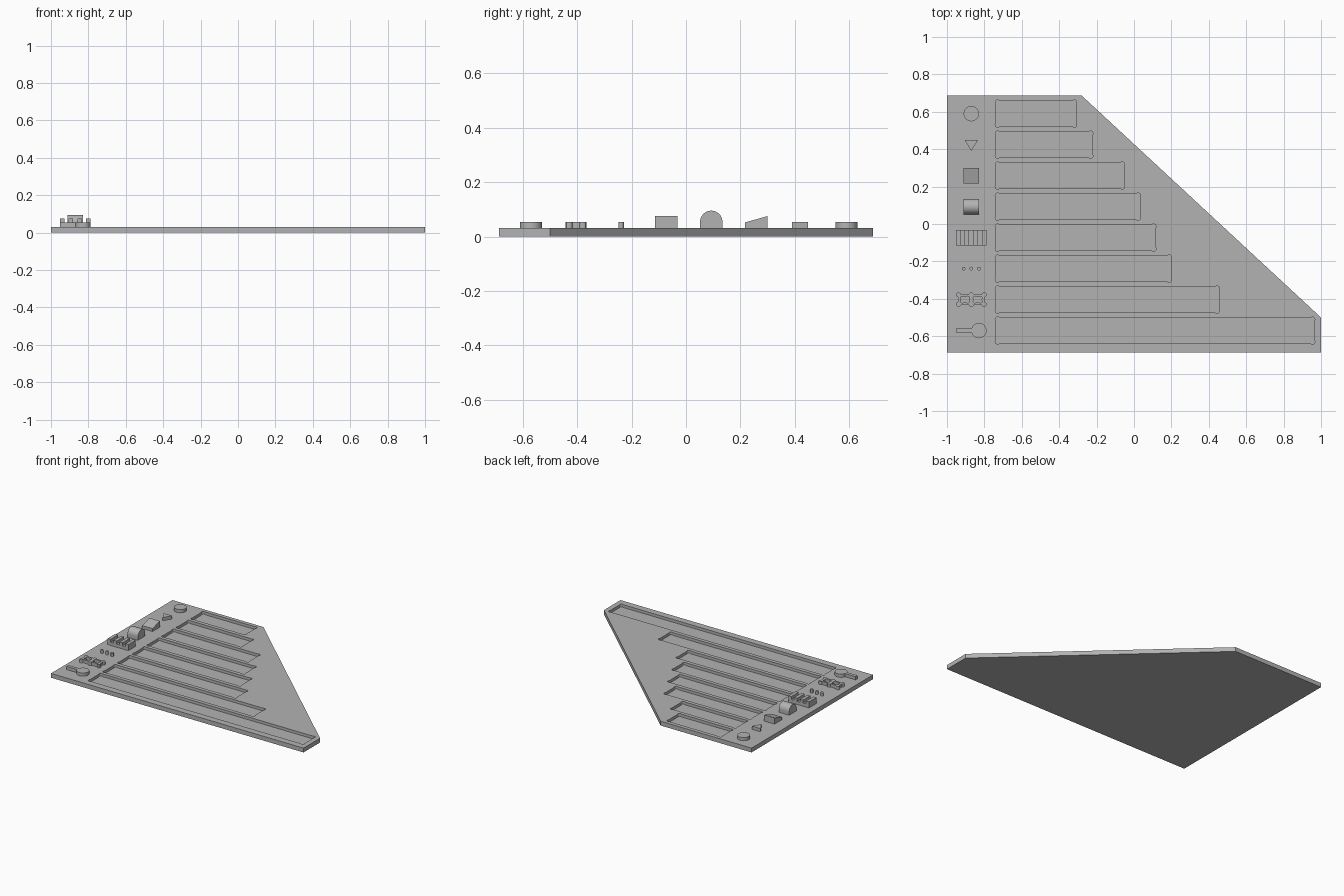
import bpy, bmesh
from math import cos, sin, radians, pi

if "Cube" in bpy.data.objects:
    bpy.data.objects.remove(bpy.data.objects["Cube"])

grey = bpy.data.materials.new("matte grey")
grey.use_nodes = True
grey.diffuse_color = (0.45, 0.45, 0.45, 1)
grey.node_tree.nodes["Principled BSDF"].inputs["Base Color"].default_value = (0.45, 0.45, 0.45, 1)

TOP = 0.031      # upper face of the board
FLOOR = 0.011    # floor of the pockets
LOW = 0.054      # height of the flat tokens
TALL = 0.075     # height of the raised tokens
COL = -0.87      # centre of the token column
HALF = 0.041     # half size of a token
ROWS = [0.59 - 0.1657 * i for i in range(8)]

AXES = {"z": lambda u, v, w: (u, v, w),
        "x": lambda u, v, w: (w, u, v),
        "y": lambda u, v, w: (u, w, v)}


def prism(name, outlines, low, high, axis="z"):
    """Extrude one or more closed outlines along an axis."""
    bm = bmesh.new()
    place = AXES[axis]
    for pts in outlines:
        a = [bm.verts.new(place(u, v, low)) for u, v in pts]
        b = [bm.verts.new(place(u, v, high)) for u, v in pts]
        bm.faces.new(a)
        bm.faces.new(b)
        for i in range(len(pts)):
            j = (i + 1) % len(pts)
            bm.faces.new((a[i], a[j], b[j], b[i]))
    bmesh.ops.recalc_face_normals(bm, faces=bm.faces[:])
    mesh = bpy.data.meshes.new(name)
    bm.to_mesh(mesh)
    bm.free()
    mesh.materials.append(grey)
    obj = bpy.data.objects.new(name, mesh)
    bpy.context.collection.objects.link(obj)
    return obj


def activate(obj):
    bpy.ops.object.select_all(action="DESELECT")
    obj.select_set(True)
    bpy.context.view_layer.objects.active = obj


def cut(obj, cutter):
    """Subtract the cutter and discard it."""
    cutter.hide_render = True
    mod = obj.modifiers.new("cut", "BOOLEAN")
    mod.operation = "DIFFERENCE"
    mod.solver = "EXACT"
    mod.object = cutter
    activate(obj)
    bpy.ops.object.modifier_apply(modifier=mod.name)
    bpy.data.objects.remove(cutter)


def arc(cx, cy, r, start, end, n=8):
    steps = [radians(start + (end - start) * i / n) for i in range(n + 1)]
    return [(cx + r * cos(t), cy + r * sin(t)) for t in steps]


def circle(cx, cy, r, n=40):
    return [(cx + r * cos(2 * pi * i / n), cy + r * sin(2 * pi * i / n)) for i in range(n)]


def rect(x0, x1, y0, y1):
    return [(x0, y0), (x1, y0), (x1, y1), (x0, y1)]


def eared_rect(x0, x1, y0, y1, r):
    """Rectangle whose corners bulge out in round ears."""
    pts = []
    for k, (x, y) in enumerate([(x1 - r, y1 - r), (x0 + r, y1 - r),
                                (x0 + r, y0 + r), (x1 - r, y0 + r)]):
        pts += arc(x, y, r, 90 * k - 45, 90 * k + 135)
    return pts


# Board with eight routed pockets
board = prism("board", [[(-1, -0.687), (1, -0.687), (1, -0.5), (-0.28, 0.687), (-1, 0.687)]], 0, TOP)
ENDS = [-0.306, -0.219, -0.05, 0.035, 0.118, 0.201, 0.457, 0.967]
pockets = [eared_rect(-0.742, end, y - 0.073, y + 0.073, 0.013) for y, end in zip(ROWS, ENDS)]
cut(board, prism("pocket_cutter", pockets, FLOOR, 0.1))

# Tokens down the side column, from back to front
BASE = TOP - 0.001
tokens = []
tokens.append(prism("round_token", [circle(COL, ROWS[0], HALF)], BASE, LOW))

y = ROWS[1] - 0.005
tokens.append(prism("triangle_token", [[(COL - 0.035, y + 0.029), (COL, y - 0.029),
                                        (COL + 0.035, y + 0.029)]], BASE, LOW))

# Sloped block rising toward the back
y = ROWS[2]
tokens.append(prism("wedge_token", [[(y - HALF, BASE), (y + HALF, BASE),
                                     (y + HALF, TALL), (y - HALF, 0.052)]],
                    COL - HALF, COL + HALF, "x"))

# Block with a half-round top
y = ROWS[3]
tokens.append(prism("arched_token", [[(y - HALF, BASE), (y + HALF, BASE)]
                                     + arc(y, LOW, HALF, 0, 180, 28)],
                    COL - HALF, COL + HALF, "x"))

# Notched block with four teeth
y = ROWS[4]
left, pitch = COL - 2 * HALF, 4 * HALF / 7
comb = [(left + 7 * pitch, BASE), (left, BASE)]
for i in range(7):
    z = TALL if i % 2 == 0 else LOW
    comb += [(left + i * pitch, z), (left + (i + 1) * pitch, z)]
tokens.append(prism("toothed_token", [comb], y - HALF, y + HALF, "y"))

# Three small pegs
tokens.append(prism("pegs", [circle(COL + dx, ROWS[5], 0.01, 20) for dx in (-HALF, 0, HALF)], BASE, LOW))

# Scalloped link with two openings
y, r = ROWS[6], 0.0135
dx, dy = 2 * HALF - r, HALF - r - 0.002
link = (arc(COL + dx, y + dy, r, -75, 165) + arc(COL, y + dy, r, 15, 165)
        + arc(COL - dx, y + dy, r, 15, 255) + arc(COL - dx, y - dy, r, 105, 345)
        + arc(COL, y - dy, r, 195, 345) + arc(COL + dx, y - dy, r, 195, 435))
link_token = prism("link_token", [link], BASE, LOW)
holes = [eared_rect(COL + s * 0.034 - 0.024, COL + s * 0.034 + 0.024, y - 0.018, y + 0.018, 0.009)
         for s in (-1, 1)]
cut(link_token, prism("link_cutter", holes, 0, 0.1))
tokens.append(link_token)

# Round paddle with a straight handle
y = ROWS[7]
paddle = arc(COL + HALF, y, HALF, -164, 164, 36) + [(left, y + 0.0113), (left, y - 0.0113)]
tokens.append(prism("paddle_token", [paddle], BASE, LOW))

for obj in [board] + tokens:
    activate(obj)
    bpy.ops.object.shade_smooth_by_angle(angle=radians(30))
